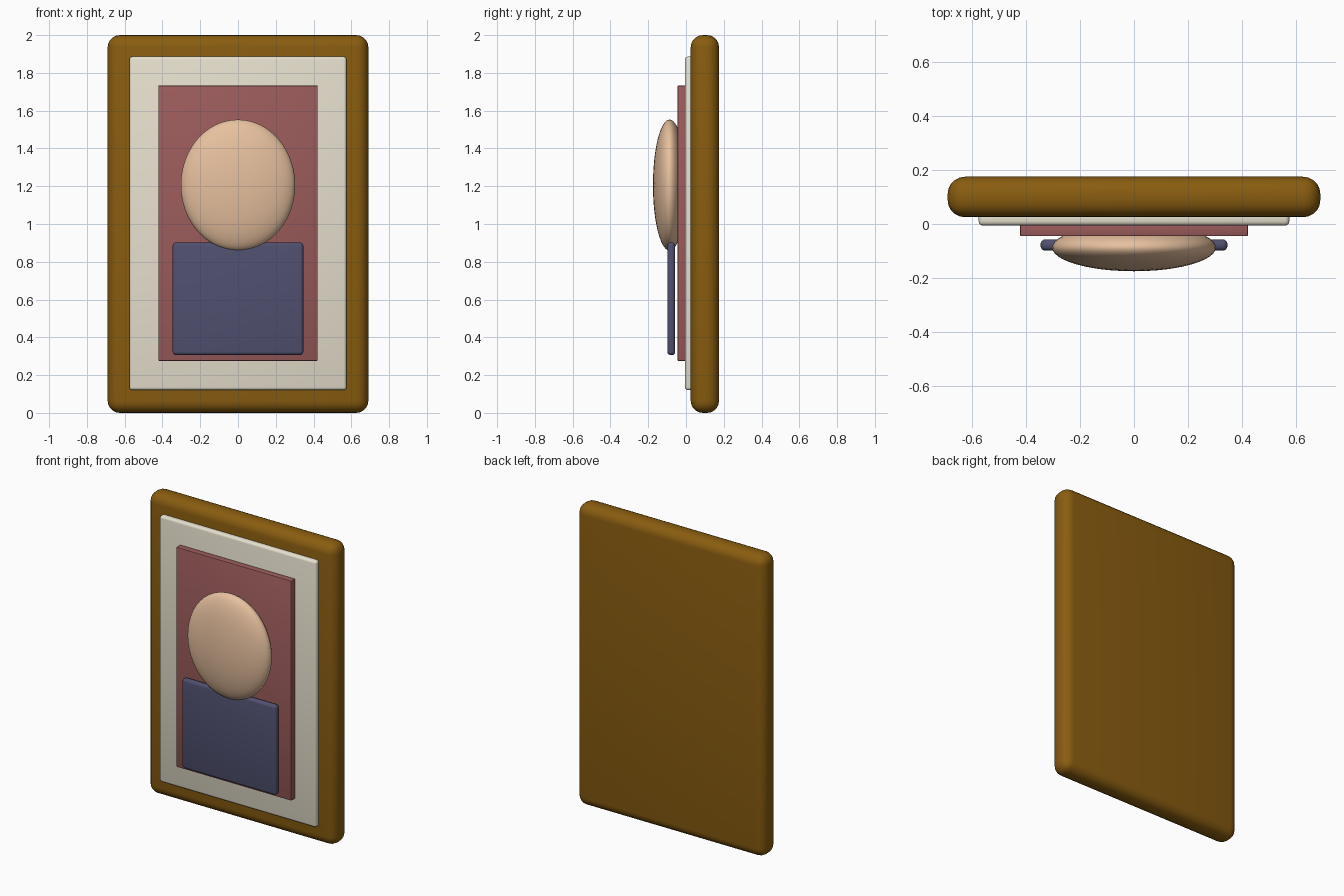
import bpy

cube = bpy.data.objects.get("Cube")
if cube:
    bpy.data.objects.remove(cube, do_unlink=True)


def material(name, rgb):
    mat = bpy.data.materials.new(name)
    mat.use_nodes = True
    colour = (*rgb, 1)
    mat.diffuse_color = colour
    bsdf = next(n for n in mat.node_tree.nodes if n.type == 'BSDF_PRINCIPLED')
    bsdf.inputs["Base Color"].default_value = colour
    bsdf.inputs["Roughness"].default_value = 0.6
    return mat


def finish(name, mat):
    obj = bpy.context.object
    obj.name = name
    obj.data.name = name
    obj.data.materials.append(mat)
    return obj


def panel(name, half_width, y_range, z_range, bevel, segments, mat):
    """Upright rectangular board with rounded edges, centred on x."""
    (y0, y1), (z0, z1) = y_range, z_range
    bpy.ops.mesh.primitive_cube_add(size=1, location=(0, (y0 + y1) / 2, (z0 + z1) / 2))
    obj = finish(name, mat)
    obj.scale = (2 * half_width, y1 - y0, z1 - z0)
    bpy.ops.object.transform_apply(location=False, rotation=False, scale=True)
    mod = obj.modifiers.new("rounded_edges", 'BEVEL')
    mod.width = bevel
    mod.segments = segments
    bpy.ops.object.modifier_apply(modifier=mod.name)
    bpy.ops.object.shade_smooth_by_angle()
    return obj


wood = material("brown wood", (0.25, 0.108, 0.005))
cream = material("cream", (0.80, 0.75, 0.62))
rose = material("dusty red", (0.33, 0.105, 0.105))
skin = material("skin", (0.80, 0.53, 0.345))
navy = material("muted navy", (0.08, 0.08, 0.162))

# Frame, mount and picture backing, stacked towards the front
panel("frame", 0.69, (0.025, 0.175), (0, 2), 0.064, 5, wood)
panel("mount", 0.575, (-0.006, 0.045), (0.12, 1.886), 0.016, 3, cream)
panel("backing", 0.422, (-0.045, 0.005), (0.275, 1.733), 0.005, 2, rose)

# Portrait body
panel("body", 0.346, (-0.099, -0.057), (0.306, 0.902), 0.018, 4, navy)

# Portrait head, a flattened ellipsoid
bpy.ops.mesh.primitive_uv_sphere_add(segments=48, ring_count=24, radius=1,
                                     location=(0, -0.087, 1.206))
head = finish("head", skin)
head.scale = (0.303, 0.088, 0.347)
bpy.ops.object.transform_apply(location=False, rotation=False, scale=True)
bpy.ops.object.shade_smooth()
